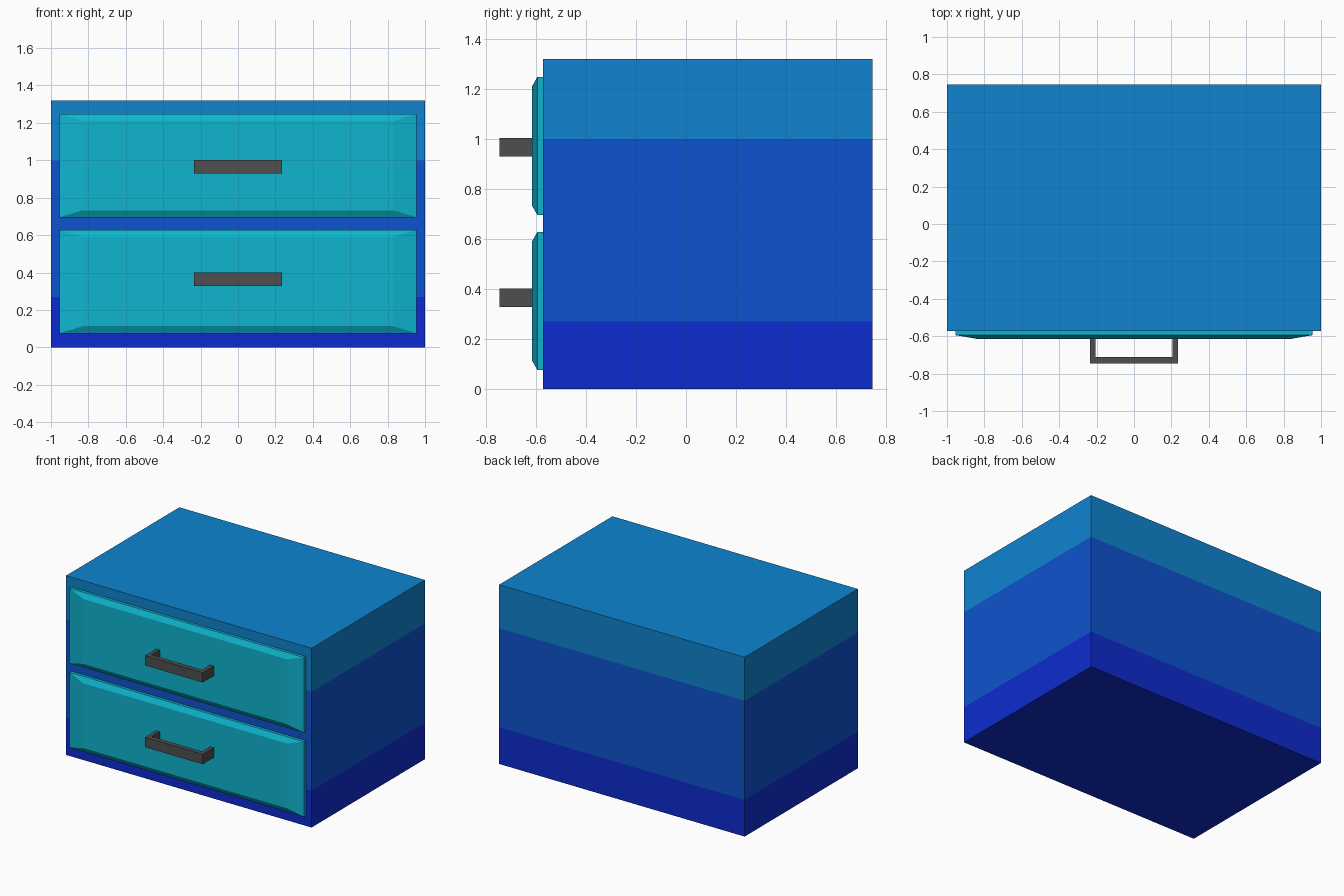
import bpy, bmesh

if "Cube" in bpy.data.objects:
    bpy.data.objects.remove(bpy.data.objects["Cube"])


def material(name, rgb):
    lin = [((c / 255 + 0.055) / 1.055) ** 2.4 if c > 10 else c / 255 / 12.92 for c in rgb]
    m = bpy.data.materials.new(name)
    m.diffuse_color = (*lin, 1)
    m.use_nodes = True
    m.node_tree.nodes["Principled BSDF"].inputs["Base Color"].default_value = m.diffuse_color
    return m


LIGHT = material("light blue", (14, 132, 207))
MID = material("medium blue", (13, 83, 207))
DEEP = material("deep blue", (13, 43, 207))
CYAN = material("cyan", (14, 181, 207))
GREY = material("dark grey", (78, 78, 78))


def finish(name, bm, mats):
    bmesh.ops.recalc_face_normals(bm, faces=bm.faces[:])
    me = bpy.data.meshes.new(name)
    bm.to_mesh(me)
    bm.free()
    for m in mats:
        me.materials.append(m)
    ob = bpy.data.objects.new(name, me)
    bpy.context.collection.objects.link(ob)
    return ob


def loft(bm, rings):
    """Closed solid through a list of equal-length point rings."""
    rows = [[bm.verts.new(p) for p in r] for r in rings]
    n = len(rows[0])
    for a, b in zip(rows, rows[1:]):
        for i in range(n):
            j = (i + 1) % n
            bm.faces.new((a[i], a[j], b[j], b[i]))
    bm.faces.new(rows[0])
    bm.faces.new(rows[-1])


# Cabinet body: a box with three colour bands by height
LOW, HIGH = 0.27, 1.0
bm = bmesh.new()
loft(bm, [[(-1, -0.572, z), (1, -0.572, z), (1, 0.746, z), (-1, 0.746, z)]
          for z in (0, LOW, HIGH, 1.32)])
for f in bm.faces:
    z = f.calc_center_median().z
    f.material_index = 0 if z < LOW else 1 if z < HIGH else 2
finish("cabinet_body", bm, [DEEP, MID, LIGHT])


# Drawer front: short straight rim, then a shallow chamfer to a flat panel
def drawer(name, z0, z1):
    bm = bmesh.new()
    rings = []
    for y, dx, dz in ((-0.56, 0, 0), (-0.594, 0, 0), (-0.616, 0.125, 0.038)):
        x = 0.955 - dx
        rings.append([(-x, y, z0 + dz), (x, y, z0 + dz), (x, y, z1 - dz), (-x, y, z1 - dz)])
    loft(bm, rings)
    finish(name, bm, [CYAN])


# Handle: U-shaped outline extruded upwards
def handle(name, z0, z1):
    bm = bmesh.new()
    half = [(0.235, -0.746), (0.235, -0.61), (0.206, -0.61), (0.206, -0.712)]
    outline = half + [(-x, y) for x, y in reversed(half)]
    loft(bm, [[(x, y, z) for x, y in outline] for z in (z0, z1)])
    finish(name, bm, [GREY])


for label, z in (("lower", 0.075), ("upper", 0.695)):
    drawer(label + "_drawer", z, z + 0.553)
for label, z in (("lower", 0.328), ("upper", 0.93)):
    handle(label + "_handle", z, z + 0.073)
